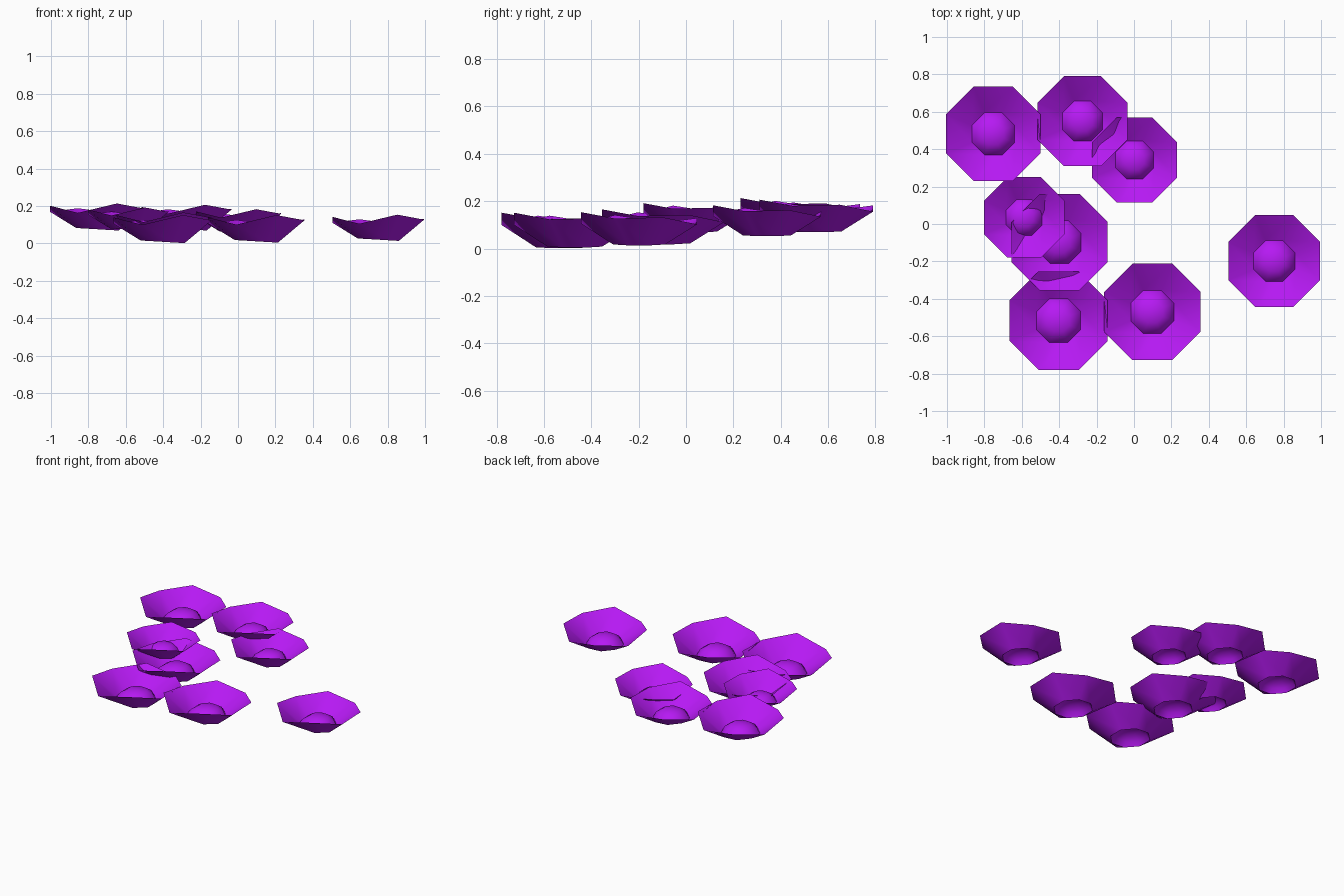
import bpy, bmesh, math

if "Cube" in bpy.data.objects:
    bpy.data.objects.remove(bpy.data.objects["Cube"])

mat = bpy.data.materials.new("purple")
mat.diffuse_color = (0.47, 0.01, 0.9, 1)
mat.use_nodes = True
mat.node_tree.nodes["Principled BSDF"].inputs["Base Color"].default_value = mat.diffuse_color

# Rim heights, counter-clockwise from the right-hand back corner (uneven edge)
RIM = [0.135, 0.105, 0.132, 0.113, 0.145, 0.108, 0.157, 0.13]
# Centre dome profile: radius, height
DOME = [(0.12, 0.022), (0.10, 0.055), (0.06, 0.08)]


def ring(bm, r, heights):
    return [bm.verts.new((r * math.cos(math.radians(22.5 + 45 * i)),
                          r * math.sin(math.radians(22.5 + 45 * i)), heights[i]))
            for i in range(8)]


def blossom(name, x, y, z, size):
    bm = bmesh.new()
    # Flared petal cup, then a raised dome in the middle
    rings = [ring(bm, 0.268, RIM)]
    for k, (r, h) in enumerate(DOME):
        tilt = 0.06 * r if k == 0 else 0
        rings.append(ring(bm, r, [h - tilt * math.cos(math.radians(22.5 + 45 * i))
                                  for i in range(8)]))
    for a, b in zip(rings, rings[1:]):
        for i in range(8):
            j = (i + 1) % 8
            bm.faces.new((a[i], a[j], b[j], b[i]))
    tip = bm.verts.new((0, 0, 0.088))
    for i in range(8):
        bm.faces.new((rings[-1][i], rings[-1][(i + 1) % 8], tip))
    # Smooth petals and dome with a sharp crease between them
    for f in bm.faces:
        f.smooth = True
    for i in range(8):
        bm.edges.get((rings[1][i], rings[1][(i + 1) % 8])).smooth = False
    me = bpy.data.meshes.new(name)
    bm.to_mesh(me)
    bm.free()
    me.materials.append(mat)
    ob = bpy.data.objects.new(name, me)
    ob.location = (x, y, z)
    ob.scale = (size, size, size)
    bpy.context.collection.objects.link(ob)


# Scattered blossoms: x, y, height offset, size
SPOTS = [(-0.752, 0.482, 0.053, 1.02), (-0.275, 0.55, 0.054, 0.97),
         (0.003, 0.342, 0.038, 0.92), (-0.587, 0.035, 0.055, 0.87),
         (-0.398, -0.097, 0.002, 1.04), (-0.403, -0.517, -0.015, 1.06),
         (0.098, -0.47, -0.012, 1.04), (0.75, -0.198, -0.002, 0.99)]
for n, s in enumerate(SPOTS):
    blossom(f"blossom_{n + 1}", *s)
